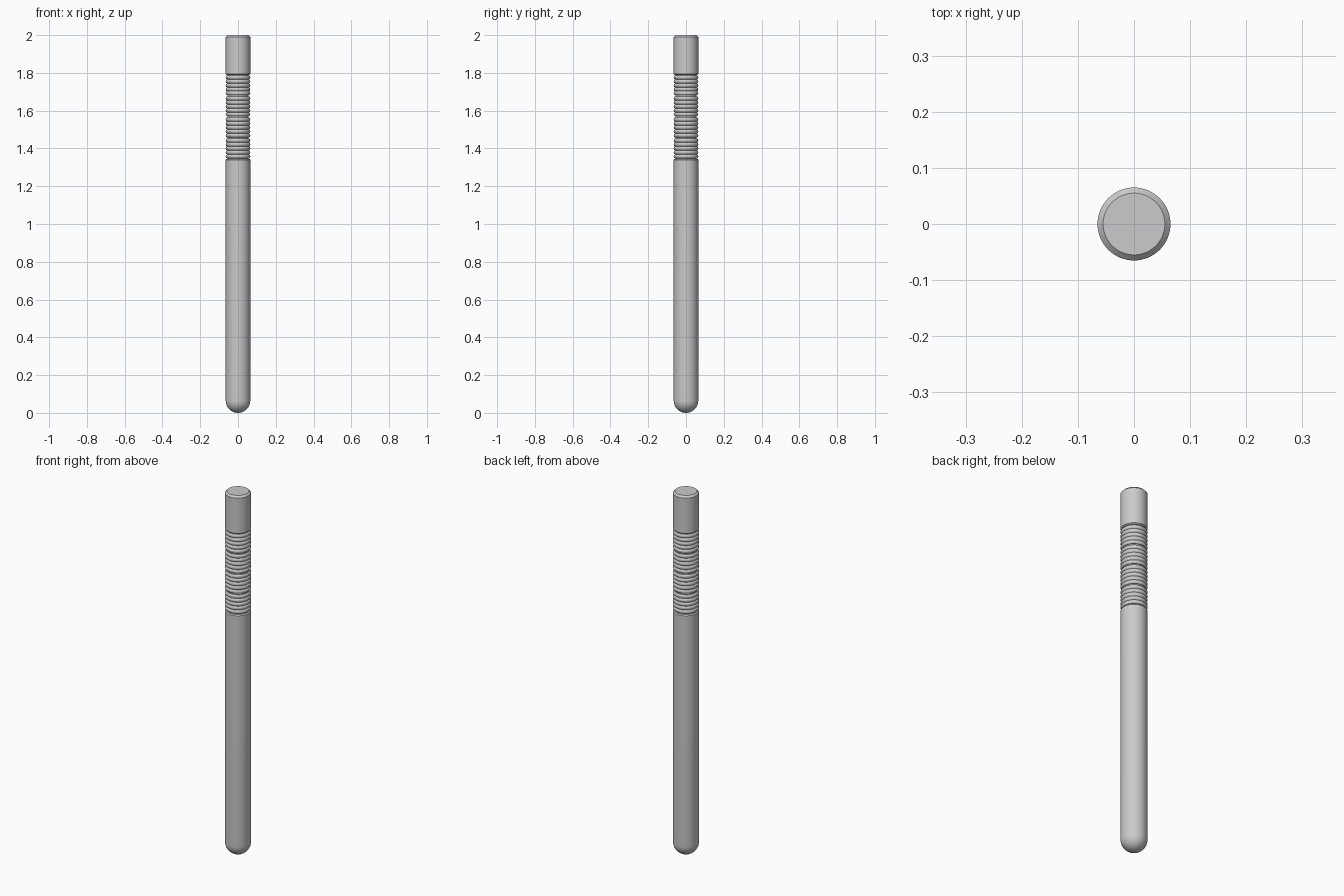
import bpy, bmesh, math

cube = bpy.data.objects.get("Cube")
if cube:
    bpy.data.objects.remove(cube, do_unlink=True)

R = 0.065          # shaft radius
SIDES = 64
GRIP_LOW, GRIP_HIGH = 1.345, 1.79
GROUPS, RINGS = 4, 5

grey = bpy.data.materials.new("grey")
grey.use_nodes = True
grey.diffuse_color = (0.6, 0.6, 0.6, 1)
grey.node_tree.nodes["Principled BSDF"].inputs["Base Color"].default_value = (0.6, 0.6, 0.6, 1)


def lathe(name, profile):
    """Spin (radius, height) points around z, closing both ends."""
    bm = bmesh.new()
    verts = [bm.verts.new((r, 0, z)) for r, z in profile]
    edges = [bm.edges.new(pair) for pair in zip(verts, verts[1:])]
    bmesh.ops.spin(bm, geom=verts + edges, cent=(0, 0, 0), axis=(0, 0, 1),
                   angle=math.tau, steps=SIDES, use_duplicate=False)
    bmesh.ops.remove_doubles(bm, verts=bm.verts, dist=0.00005)
    bmesh.ops.recalc_face_normals(bm, faces=bm.faces)
    mesh = bpy.data.meshes.new(name)
    bm.to_mesh(mesh)
    bm.free()
    mesh.materials.append(grey)
    obj = bpy.data.objects.new(name, mesh)
    bpy.context.collection.objects.link(obj)
    bpy.ops.object.select_all(action='DESELECT')
    obj.select_set(True)
    bpy.context.view_layer.objects.active = obj
    bpy.ops.object.shade_smooth_by_angle(angle=math.radians(35))
    return obj


# Shaft with a round tip and a softened shoulder
tip = [(R * math.sin(a), R - R * math.cos(a))
       for a in (math.pi / 2 * i / 14 for i in range(15))]
lathe("shaft", tip + [(R, GRIP_LOW - 0.005), (R - 0.005, GRIP_LOW), (0, GRIP_LOW)])

# Grip: groups of rounded rings parted by deeper grooves
group_height = (GRIP_HIGH - GRIP_LOW) / GROUPS
gap = 0.006
pitch = (group_height - gap) / RINGS
grip = [(0, GRIP_LOW)]
for g in range(GROUPS):
    base = GRIP_LOW + g * group_height
    grip += [(R - 0.009, base), (R - 0.009, base + gap / 2)]
    for k in range(RINGS):
        for s in range(7):
            t = s / 6
            if k and s == 0:
                continue
            bulge = math.sqrt(math.sin(math.pi * min(t, 0.9999)))
            grip.append((R - 0.006 * (1 - bulge), base + gap / 2 + (k + t) * pitch))
    grip.append((R - 0.009, base + group_height - gap / 2))
grip += [(R - 0.009, GRIP_HIGH), (0, GRIP_HIGH)]
lathe("ringed_grip", grip)

# Plain end cap with a chamfered rim
lathe("end_cap", [(0, GRIP_HIGH), (R - 0.005, GRIP_HIGH), (R, GRIP_HIGH + 0.005),
                  (R, 1.99), (R - 0.01, 2.0), (0, 2.0)])
